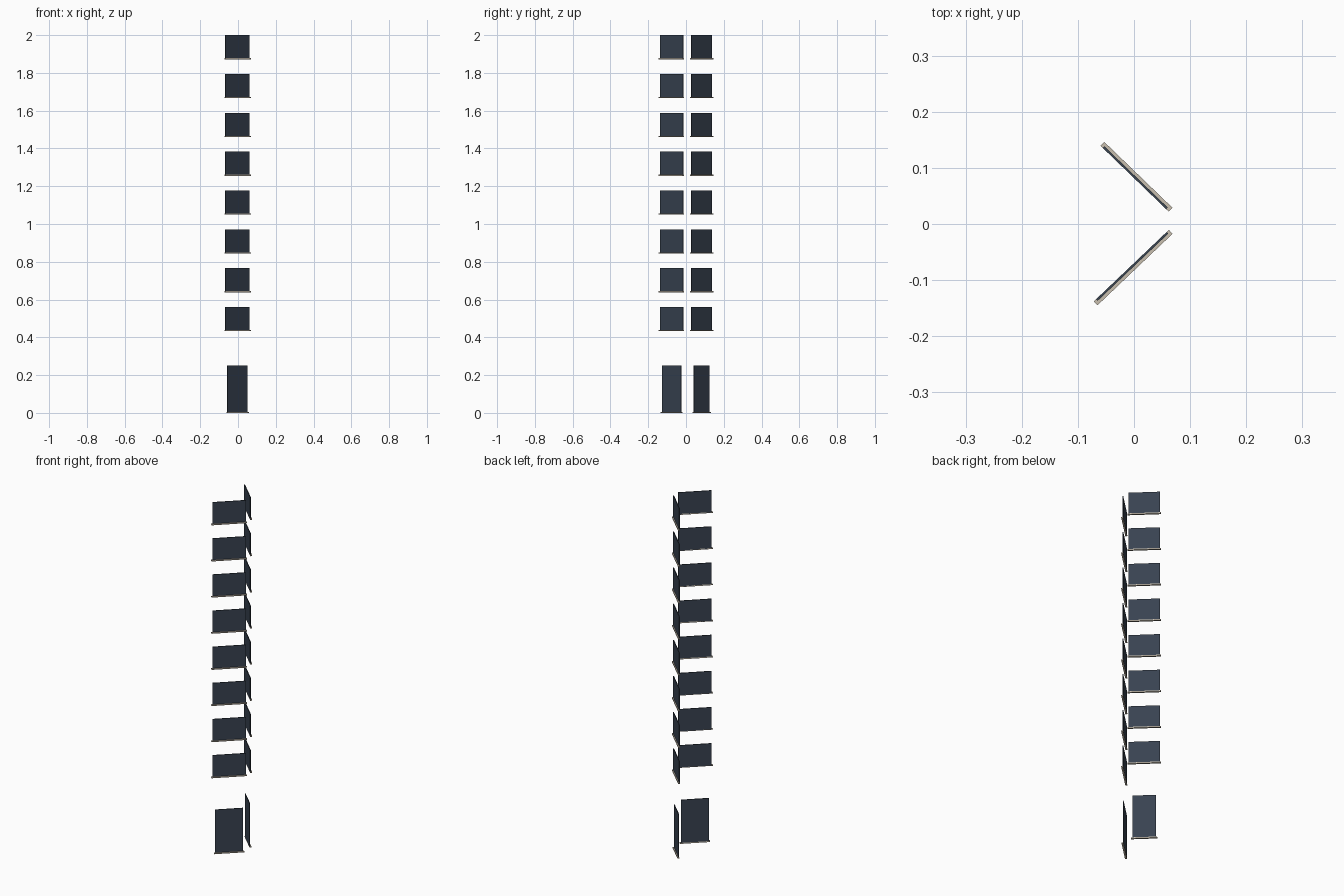
import bpy
import math
from mathutils import Matrix, Vector

if "Cube" in bpy.data.objects:
    bpy.data.objects.remove(bpy.data.objects["Cube"])


def material(name, rgb):
    m = bpy.data.materials.new(name)
    m.diffuse_color = (*rgb, 1.0)
    m.use_nodes = True
    m.node_tree.nodes["Principled BSDF"].inputs["Base Color"].default_value = m.diffuse_color
    return m


GLASS = material("dark blue glass", (0.040, 0.056, 0.083))
STONE = material("pale stone", (0.58, 0.52, 0.43))


def box(name, frame, x, y, z, mat):
    """Box given by (min, max) ranges in the local frame of one wall."""
    bpy.ops.mesh.primitive_cube_add(size=1)
    ob = bpy.context.object
    ob.name = name
    size = [b - a for a, b in (x, y, z)]
    mid = Vector([(a + b) / 2 for a, b in (x, y, z)])
    ob.data.transform(frame @ Matrix.Translation(mid) @ Matrix.Diagonal((*size, 1)))
    ob.data.materials.append(mat)


SILL_T = 0.006     # sill height
SILL_D = 0.0096    # sill depth
PANE_T = 0.004     # pane thickness


def opening(name, frame, pane_w, sill_w, z0, z1, out):
    """Pane flush with the inner sill edge; out is the outward sign of local y."""
    inner = -out * SILL_D / 2
    ys = sorted((inner, inner + out * PANE_T))
    box(name + "_pane", frame, (-pane_w / 2, pane_w / 2), ys, (z0 + SILL_T / 2, z1), GLASS)
    box(name + "_sill", frame, (-sill_w / 2, sill_w / 2),
        (-SILL_D / 2, SILL_D / 2), (z0, z0 + SILL_T), STONE)


# wall: name, centre, angle, outward sign, window pane/sill width, door pane/sill width
WALLS = [
    ("front", (-0.0015, -0.0777), 43.6, -1, 0.174, 0.185, 0.146, 0.158),
    ("back", (0.0043, 0.0843), -44.0, 1, 0.157, 0.169, 0.118, 0.131),
]
for name, c, ang, out, wp, ws, dp, ds in WALLS:
    frame = Matrix.Translation((*c, 0)) @ Matrix.Rotation(math.radians(ang), 4, 'Z')
    # tall ground floor opening
    opening(name + "_door", frame, dp, ds, 0.0, 0.25, out)
    # eight stacked windows
    for i in range(8):
        top = 2.0 - i * 0.2056
        opening(f"{name}_window_{i + 1}", frame, wp, ws, top - 0.128, top, out)
